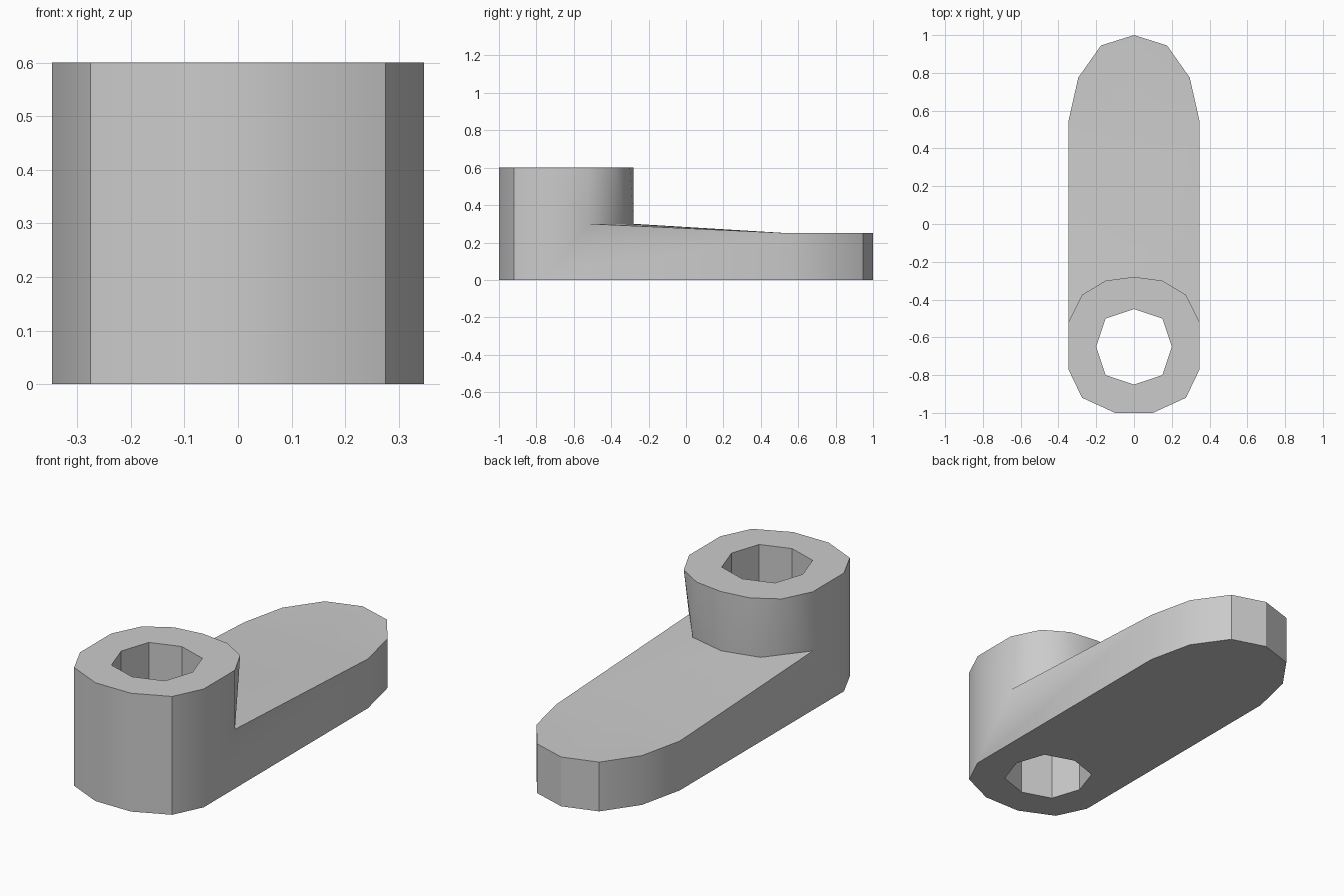
import bpy
import bmesh
import math

cube = bpy.data.objects.get("Cube")
if cube:
    bpy.data.objects.remove(cube, do_unlink=True)

BOSS_TOP, STEP, TIP_TOP = 0.6, 0.3, 0.25

# Half profiles on the +x side
front = [(0, -1), (0.1, -1), (0.275, -0.92), (0.347, -0.77)]
tip = [(0.347, 0.545), (0.295, 0.775), (0.175, 0.945), (0, 1)]
boss_back = [(0.347, -0.52), (0.275, -0.375), (0.15, -0.3), (0, -0.28)]
boss_foot = [(0.347, -0.52), (0.19, -0.325), (0, -0.28)]
hole = [(0, -0.45), (0.15, -0.5), (0.2, -0.65), (0.15, -0.8), (0, -0.85)]

bm = bmesh.new()


def ring(points, z):
    return [bm.verts.new((x, y, z)) for x, y in points]


def wall(lower, upper):
    for i in range(len(lower) - 1):
        bm.faces.new((lower[i], lower[i + 1], upper[i + 1], upper[i]))


front_low, front_high = ring(front, 0), ring(front, BOSS_TOP)
tip_low, tip_high = ring(tip, 0), ring(tip, TIP_TOP)
hole_low, hole_high = ring(hole, 0), ring(hole, BOSS_TOP)
rim, foot = ring(boss_back, BOSS_TOP), ring(boss_foot, STEP)
deck_mid = bm.verts.new((0, tip[0][1], TIP_TOP))

# Underside and boss top, open around the hole
bm.faces.new(front_low + tip_low + hole_low)
bm.faces.new(front_high + rim + hole_high)

# Outer walls, side and bore
wall(front_low, front_high)
wall(tip_low, tip_high)
wall(hole_low, hole_high)
bm.faces.new((front_low[-1], tip_low[0], tip_high[0],
              foot[0], rim[0], front_high[-1]))

# Back of the boss, tapering down to the arm
for face in ((rim[0], rim[1], foot[0]), (rim[1], foot[1], foot[0]),
             (rim[1], rim[2], foot[1]), (rim[2], foot[2], foot[1]),
             (rim[2], rim[3], foot[2])):
    bm.faces.new(face)

# Sloping deck and level tip
bm.faces.new((foot[0], foot[1], tip_high[0]))
bm.faces.new((foot[1], foot[2], tip_high[0]))
bm.faces.new((foot[2], deck_mid, tip_high[0]))
bm.faces.new(tip_high + [deck_mid])

# Other half
bmesh.ops.mirror(bm, geom=bm.verts[:] + bm.edges[:] + bm.faces[:],
                 axis='X', merge_dist=0.0005)
bmesh.ops.remove_doubles(bm, verts=bm.verts[:], dist=0.0005)
bmesh.ops.recalc_face_normals(bm, faces=bm.faces[:])

mesh = bpy.data.meshes.new("lever_arm")
bm.to_mesh(mesh)
bm.free()
arm = bpy.data.objects.new("lever_arm", mesh)
bpy.context.collection.objects.link(arm)

# Plain grey
grey = bpy.data.materials.new("plain grey")
grey.use_nodes = True
colour = (0.6, 0.6, 0.6, 1)
grey.diffuse_color = colour
grey.node_tree.nodes["Principled BSDF"].inputs["Base Color"].default_value = colour
mesh.materials.append(grey)

bpy.ops.object.select_all(action='DESELECT')
arm.select_set(True)
bpy.context.view_layer.objects.active = arm
bpy.ops.object.shade_smooth_by_angle(angle=math.radians(30))
